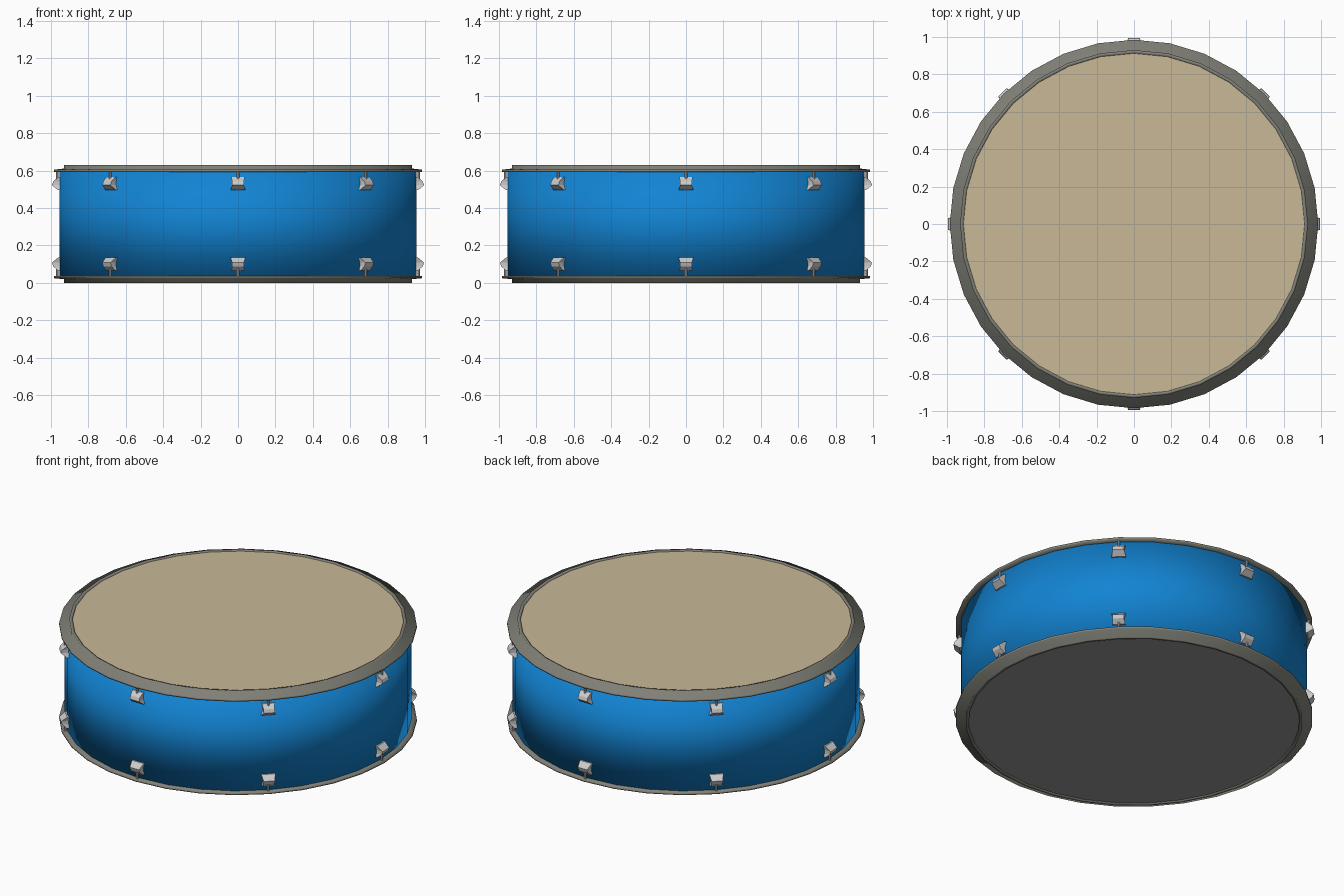
import bpy, bmesh, math
from mathutils import Matrix

if "Cube" in bpy.data.objects:
    bpy.data.objects.remove(bpy.data.objects["Cube"])

SEG = 32
H = 0.63          # total height; everything mirrors about H / 2


def material(name, rgb):
    m = bpy.data.materials.new(name)
    m.diffuse_color = (*rgb, 1)
    m.use_nodes = True
    m.node_tree.nodes["Principled BSDF"].inputs["Base Color"].default_value = m.diffuse_color
    return m


def finish(name, bm, mat=None, smooth=False):
    bmesh.ops.recalc_face_normals(bm, faces=bm.faces)
    me = bpy.data.meshes.new(name)
    bm.to_mesh(me)
    bm.free()
    for p in me.polygons:
        p.use_smooth = smooth
    if mat:
        me.materials.append(mat)
    ob = bpy.data.objects.new(name, me)
    bpy.context.collection.objects.link(ob)
    return ob


def lathe(bm, profile, closed=False):
    # revolve an (r, z) profile; an open profile gets flat end caps
    rings = [[bm.verts.new((r * math.cos(a), r * math.sin(a), z))
              for a in (i * 2 * math.pi / SEG for i in range(SEG))]
             for r, z in profile]
    pairs = list(zip(rings, rings[1:]))
    if closed:
        pairs.append((rings[-1], rings[0]))
    else:
        bm.faces.new(rings[0])
        bm.faces.new(rings[-1])
    for a, b in pairs:
        for i in range(SEG):
            j = (i + 1) % SEG
            bm.faces.new((a[i], a[j], b[j], b[i]))


def level(z, top):
    return z if top else H - z


blue = material("shell_blue", (0.006, 0.23, 0.65))
tan = material("skin_tan", (0.58, 0.48, 0.31))
hoop_grey = material("hoop_grey", (0.22, 0.22, 0.19))
skin_grey = material("skin_grey", (0.3, 0.3, 0.3))

# Shell, smooth all over
bm = bmesh.new()
lathe(bm, [(0.955, 0.03), (0.955, 0.60)])
finish("shell", bm, blue, True)

for top in (True, False):
    side = "top" if top else "bottom"

    # Flanged hoop with raised inner rim
    bm = bmesh.new()
    hoop = [(0.912, 0.63), (0.93, 0.63), (0.93, 0.611), (0.985, 0.605),
            (0.985, 0.593), (0.912, 0.593)]
    lathe(bm, [(r, level(z, top)) for r, z in hoop], closed=True)
    finish(side + "_hoop", bm, hoop_grey, True)

    # Drum skin
    bm = bmesh.new()
    lathe(bm, [(0.914, level(0.605, top)), (0.914, level(0.624, top))])
    finish(side + "_skin", bm, tan if top else skin_grey)

    # Eight lugs with tension rods
    lug = [(0.565, 0.962, 0.036), (0.542, 0.988, 0.031),
           (0.522, 0.995, 0.031), (0.495, 0.962, 0.040)]
    for k in range(8):
        turn = Matrix.Rotation(k * math.pi / 4, 4, 'Z')
        bm = bmesh.new()
        rows = [[bm.verts.new((x, y, level(z, top)))
                 for x, y in ((0.935, -w), (r, -w), (r, w), (0.935, w))]
                for z, r, w in lug]
        for a, b in zip(rows, rows[1:]):
            for i in range(4):
                j = (i + 1) % 4
                bm.faces.new((a[i], a[j], b[j], b[i]))
        bm.faces.new(rows[0])
        bm.faces.new(rows[-1])
        bm.transform(turn)
        finish(f"{side}_lug_{k + 1}", bm)

        bm = bmesh.new()
        bmesh.ops.create_cone(
            bm, cap_ends=True, segments=8, radius1=0.007, radius2=0.007,
            depth=0.05,
            matrix=turn @ Matrix.Translation((0.966, 0, level(0.575, top))))
        finish(f"{side}_rod_{k + 1}", bm)
